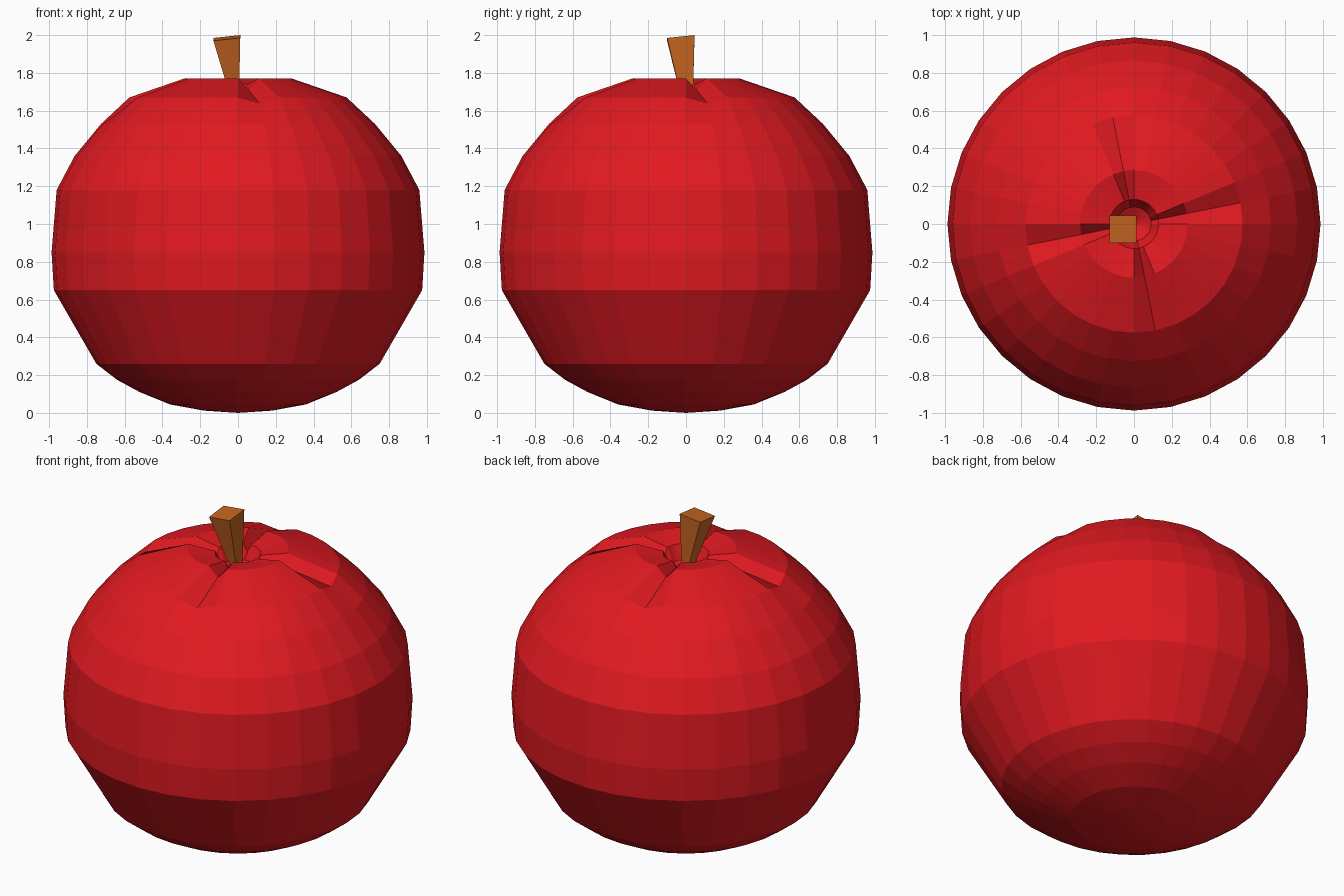
import bpy, bmesh
from math import sin, cos, pi

if "Cube" in bpy.data.objects:
    bpy.data.objects.remove(bpy.data.objects["Cube"])

SIDES = 32


def finish(name, bm, color):
    bmesh.ops.recalc_face_normals(bm, faces=bm.faces)
    mesh = bpy.data.meshes.new(name)
    bm.to_mesh(mesh)
    bm.free()
    mat = bpy.data.materials.new(name + "_colour")
    mat.diffuse_color = color
    mat.use_nodes = True
    mat.node_tree.nodes["Principled BSDF"].inputs["Base Color"].default_value = mat.diffuse_color
    mesh.materials.append(mat)
    obj = bpy.data.objects.new(name, mesh)
    bpy.context.collection.objects.link(obj)
    return obj


def skin(bm, rings):
    for lo, hi in zip(rings, rings[1:]):
        n = len(lo)
        for i in range(n):
            j = (i + 1) % n
            bm.faces.new((lo[i], lo[j], hi[j], hi[i]))


# Fruit body: (radius, height, groove depth at the four creases)
profile = [(0.18, 0.012, 0), (0.36, 0.045, 0), (0.52, 0.11, 0), (0.64, 0.175, 0),
           (0.75, 0.26, 0), (0.975, 0.65, 0), (0.987, 0.85, 0), (0.96, 1.18, 0),
           (0.865, 1.36, 0), (0.725, 1.53, 0), (0.575, 1.67, 0.03),
           (0.285, 1.77, 0.06), (0.13, 1.742, 0.045), (0.09, 1.66, 0)]
bm = bmesh.new()
rings = []
for r, z, groove in profile:
    ring = []
    for i in range(SIDES):
        a = 2 * pi * i / SIDES
        drop = groove if i % 8 == 1 else 0
        ring.append(bm.verts.new((r * cos(a), r * sin(a), z - drop)))
    rings.append(ring)
skin(bm, rings)
# Close the underside and the stem pit
for ring, z in ((rings[0], 0.0), (rings[-1], 1.61)):
    tip = bm.verts.new((0, 0, z))
    for i in range(SIDES):
        bm.faces.new((ring[i], ring[(i + 1) % SIDES], tip))
finish("fruit_body", bm, (0.75, 0.01, 0.015, 1))

# Stem: tapered square post with a slanted top
bm = bmesh.new()
sections = [(-0.022, 0.004, -0.012, 0.035, 1.61, 0.0),
            (-0.13, 0.012, -0.10, 0.045, 1.985, 0.015)]
stem = []
for x0, x1, y0, y1, z, tilt in sections:
    stem.append([bm.verts.new(p) for p in ((x0, y0, z - tilt), (x1, y0, z),
                                           (x1, y1, z + tilt), (x0, y1, z))])
skin(bm, stem)
bm.faces.new(stem[0])
bm.faces.new(stem[1])
finish("stem", bm, (0.56, 0.13, 0.015, 1))
